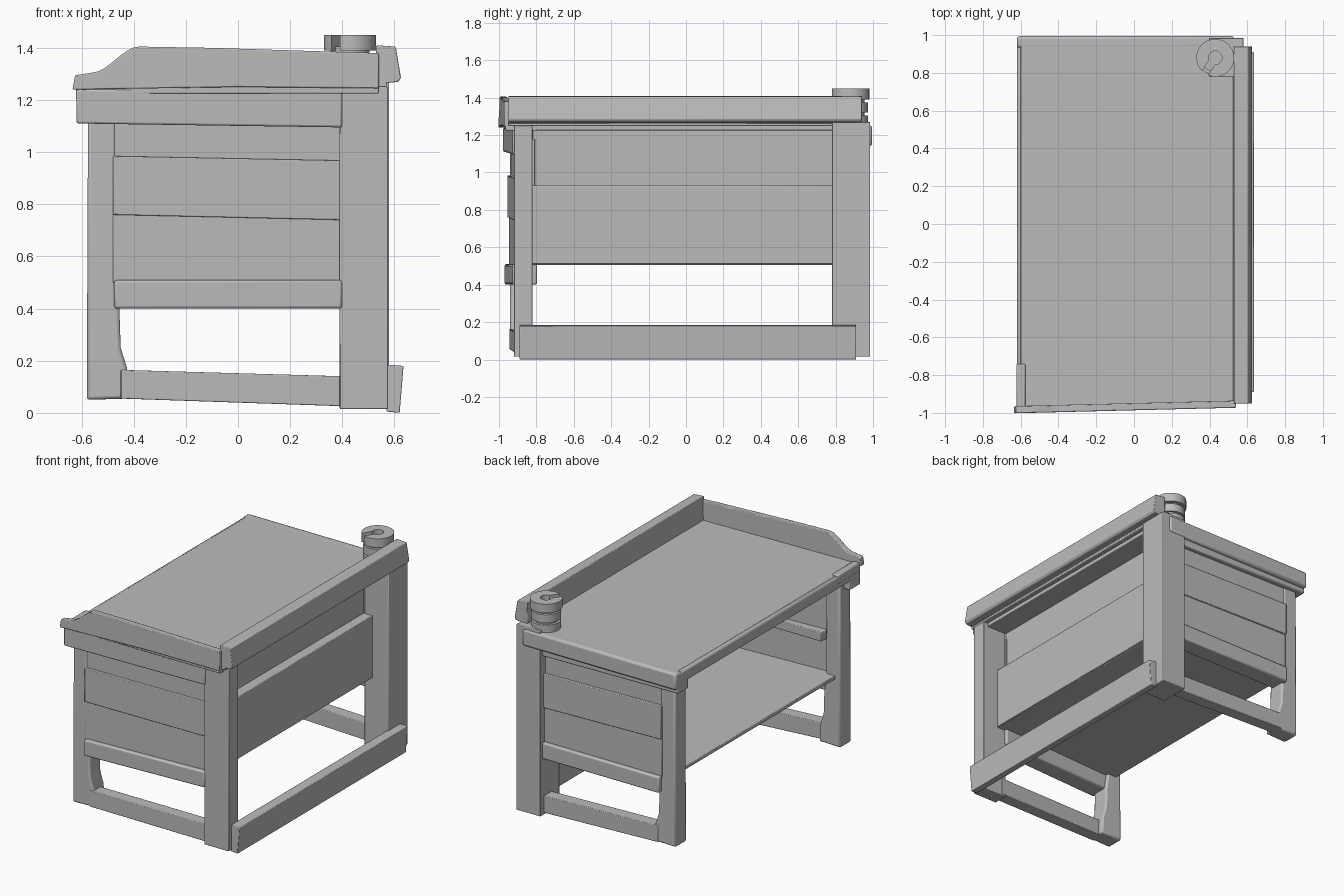
import bpy, bmesh, math
from mathutils import Vector, Matrix

cube = bpy.data.objects.get("Cube")
if cube:
    bpy.data.objects.remove(cube, do_unlink=True)

grey = bpy.data.materials.new("plain grey")
grey.use_nodes = True
grey.diffuse_color = (0.5, 0.5, 0.5, 1)
grey.node_tree.nodes["Principled BSDF"].inputs["Base Color"].default_value = (0.5, 0.5, 0.5, 1)


def finish(name, bm, bevel=0.0, skew=0.0):
    for v in bm.verts:
        v.co.y += skew * (v.co.x + .47)
    bmesh.ops.recalc_face_normals(bm, faces=bm.faces)
    mesh = bpy.data.meshes.new(name)
    bm.to_mesh(mesh)
    bm.free()
    mesh.materials.append(grey)
    obj = bpy.data.objects.new(name, mesh)
    bpy.context.collection.objects.link(obj)
    if bevel:
        mod = obj.modifiers.new("soft_edges", "BEVEL")
        mod.width = bevel
        mod.segments = 2
    bpy.ops.object.select_all(action="DESELECT")
    obj.select_set(True)
    bpy.context.view_layer.objects.active = obj
    bpy.ops.object.shade_smooth_by_angle(angle=math.radians(35))
    return obj


def box(name, x, y, z, bevel=0.004, skew=0.0):
    bm = bmesh.new()
    bmesh.ops.create_cube(bm, size=1)
    for v in bm.verts:
        v.co = Vector([(lo + hi) / 2 + c * (hi - lo) for c, (lo, hi) in zip(v.co, (x, y, z))])
    return finish(name, bm, bevel, skew)


def extrude(name, points, offset, bevel=0.0, skew=0.0):
    bm = bmesh.new()
    face = bm.faces.new([bm.verts.new(p) for p in points])
    new = bmesh.ops.extrude_face_region(bm, geom=[face])["geom"]
    bmesh.ops.translate(bm, verts=[v for v in new if isinstance(v, bmesh.types.BMVert)], vec=offset)
    return finish(name, bm, bevel, skew)


def board(name, outline, y0, y1, bevel=0.004, skew=0.0):
    """Extrude an x-z outline along y."""
    return extrude(name, [(x, y0, z) for x, z in outline], (0, y1 - y0, 0), bevel, skew)


def disc(name, x, y, z0, z1, radius):
    bm = bmesh.new()
    bmesh.ops.create_cone(bm, cap_ends=True, segments=40, radius1=radius, radius2=radius,
                          depth=z1 - z0, matrix=Matrix.Translation((x, y, (z0 + z1) / 2)))
    return finish(name, bm)


# End frames: flared leg, bottom rail, beam, planks and apron, repeated front and back
leg_outline = [(-.58, .05), (-.42, .055), (-.425, .17), (-.45, .25), (-.455, .4),
               (-.47, .5), (-.47, 1.2), (-.575, 1.2)]
rail_outline = [(-.45, .055), (.42, .025), (.42, .14), (-.45, .165)]
for label, side, skew in (("front", -1, .05), ("back", 1, 0)):
    def span(inner, outer):
        return sorted((side * inner, side * outer))
    board(label + "_right_leg", leg_outline, *span(.82, .94), bevel=.012)
    board(label + "_bottom_rail", rail_outline, *span(.86, .945), skew=skew)
    box(label + "_beam", (-.475, .40), span(.84, .97), (.40, .51), .01, skew)
    planks = ([(-.48, .5), (.4, .5), (.4, .745), (-.48, .765)],
              [(-.48, .76), (.4, .74), (.4, .968), (-.48, .985)],
              [(-.48, .97), (.4, .96), (.4, 1.18), (-.48, 1.18)])
    for i, (outline, outer) in enumerate(zip(planks, (.945, .955, .935))):
        board(f"{label}_plank_{i + 1}", outline, *span(.85, outer), skew=skew)
    board(label + "_apron", [(-.62, 1.11), (.40, 1.095), (.40, 1.245), (-.62, 1.24)],
          *span(.86, .97), bevel=.008, skew=skew)

# Tall square legs on the left side
box("front_left_leg", (.39, .575), (-.92, -.82), (.015, 1.25))
box("back_left_leg", (.40, .58), (.78, .985), (.015, 1.27))

# Thin tabletop with thicker rounded edges on the right and back
box("tabletop", (-.60, .54), (-.965, .985), (1.225, 1.253))
box("tabletop_right_edge", (-.62, -.55), (-.965, .99), (1.165, 1.25), .015)
box("tabletop_back_edge", (-.62, .53), (.93, .995), (1.14, 1.254), .015)
box("tabletop_corner_block", (-.622, -.575), (-.97, -.74), (1.2, 1.262), .008)

# Raised front lip with a curved shoulder
shoulder = []
for i in range(9):
    t = i / 8
    shoulder.append((-.56 + .18 * t, 1.305 + .1 * (t * t * (3 - 2 * t))))
board("front_lip", [(-.635, 1.24), (-.625, 1.295)] + shoulder
      + [(-.1, 1.4), (.54, 1.38), (.54, 1.245), (0, 1.25)], -.998, -.96, .005, .025)

# Side rails
board("upper_left_rail", [(.525, 1.25), (.57, 1.25), (.57, 1.265), (.615, 1.27), (.625, 1.285),
                          (.605, 1.405), (.53, 1.41)], -.95, .94)
board("lower_left_rail", [(.57, .005), (.62, 0), (.635, .18), (.57, .185)], -.89, .91)

# Left side panels, shelf and inner bar
box("left_panel", (.39, .46), (-.83, .79), (.51, .93))
box("left_upper_panel", (.36, .39), (-.83, .79), (.52, 1.23))
box("shelf", (-.54, .45), (-.88, .88), (.505, .53))
box("inner_bar", (-.46, -.06), (-.87, -.79), (.75, .81))

# Stacked round fitting on the back left corner, topped by a slotted ring
px, py = .43, .88
disc("fitting_base", px, py, 1.25, 1.305, .092)
disc("fitting_neck", px, py, 1.30, 1.325, .075)
disc("fitting_collar", px, py, 1.32, 1.375, .092)
disc("fitting_stem", px, py, 1.37, 1.405, .075)


def arc(radius, gap, steps):
    """Arc around the fitting that leaves the slot open."""
    start = math.radians(236)
    half = math.asin(gap / radius)
    for i in range(steps + 1):
        a = start + half + (2 * math.pi - 2 * half) * i / steps
        yield (px + radius * math.cos(a), py + radius * math.sin(a), 1.39)


extrude("fitting_cap", list(arc(.1, .02, 36)) + list(arc(.036, .02, 16))[::-1], (0, 0, .06))
